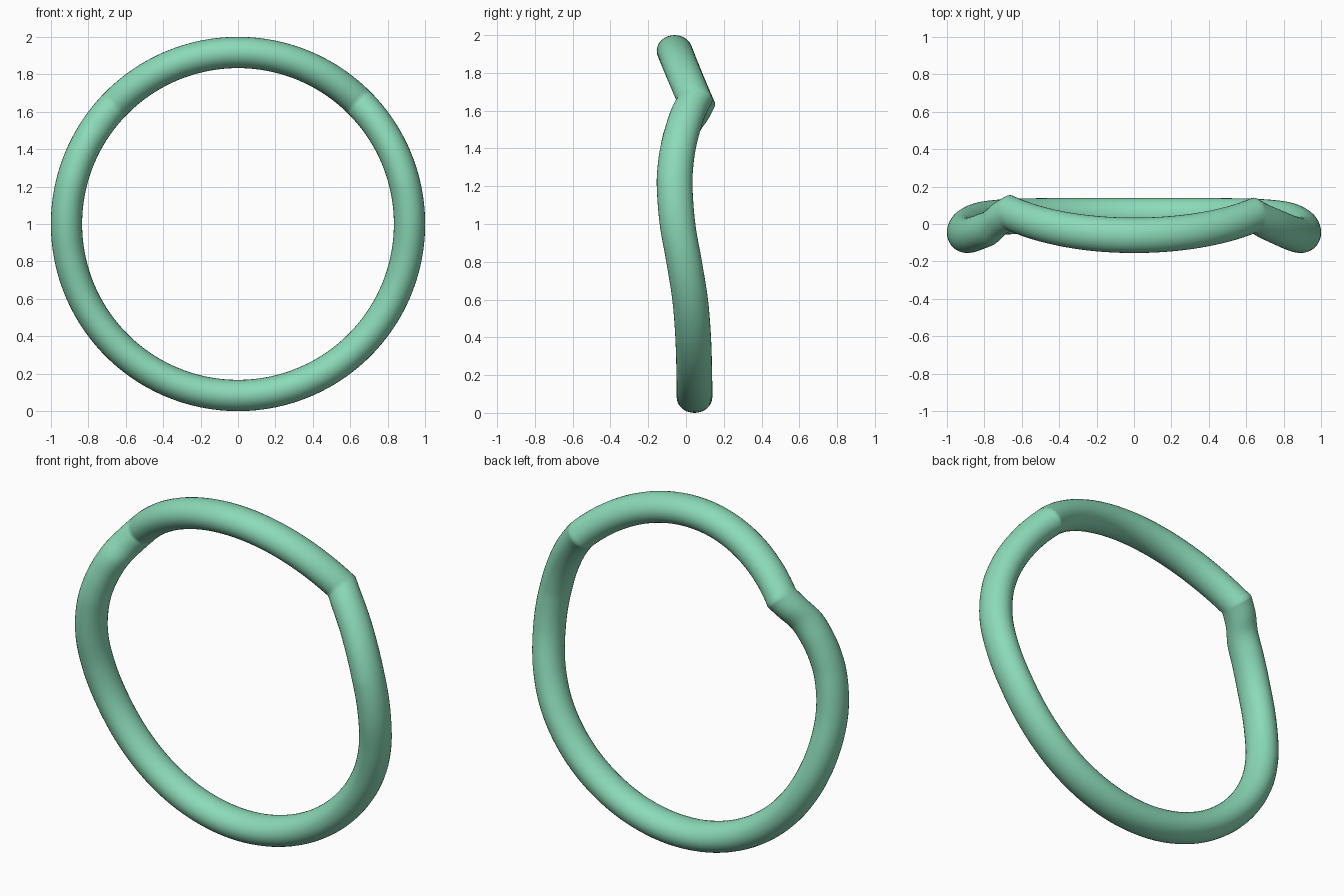
import bpy, bmesh
from math import sin, cos, pi, radians

if "Cube" in bpy.data.objects:
    bpy.data.objects.remove(bpy.data.objects["Cube"])

R, RAD, DEPTH, SIDES = 0.9165, 0.0835, 0.0945, 32


def lower_wave(kink, peak):
    # (degrees from the top, y offset) from the kink down to the bottom
    return [(kink, peak), (kink + 5, peak - 0.031), (57, -0.018), (64, -0.042),
            (70, -0.055), (77, -0.0605), (90, -0.045), (102.6, -0.010),
            (116, 0.022), (131, 0.038), (151, 0.044), (180, 0.045)]


def smooth(keys, steps=10):
    # Hermite interpolation through the keys
    n = len(keys)
    slope = []
    for i in range(n):
        a, b = keys[max(i - 1, 0)], keys[min(i + 1, n - 1)]
        slope.append((b[1] - a[1]) / (b[0] - a[0]))
    slope[-1] = 0
    out = []
    for i in range(n - 1):
        (x0, y0), (x1, y1) = keys[i], keys[i + 1]
        h = x1 - x0
        for k in range(steps):
            t = k / steps
            y = ((2*t**3 - 3*t**2 + 1) * y0 + (t**3 - 2*t**2 + t) * h * slope[i]
                 + (3*t**2 - 2*t**3) * y1 + (t**3 - t**2) * h * slope[i + 1])
            out.append((x0 + h * t, y))
    return out


def half(kink, peak):
    # top arc is a shallow dip, then a sharp kink, then the lower wave
    top = [(kink * i / 40, -0.0605 + (peak + 0.0605) * (i / 40) ** 2) for i in range(40)]
    return top + smooth(lower_wave(kink, peak))


right = half(44.3, 0.046)
left = half(46.3, 0.060)
path = right + [(180, 0.045)] + [(360 - a, y) for a, y in reversed(left[1:])]

# wavy ring: elliptical section swept round the circle
bm = bmesh.new()
rings = []
for a, y in path:
    p = radians(a)
    ring = []
    for j in range(SIDES):
        q = 2 * pi * j / SIDES
        r = R + RAD * cos(q)
        ring.append(bm.verts.new((r * sin(p), y + DEPTH * sin(q), 1 + r * cos(p))))
    rings.append(ring)
for i in range(len(rings)):
    a, b = rings[i], rings[(i + 1) % len(rings)]
    for j in range(SIDES):
        k = (j + 1) % SIDES
        bm.faces.new((a[j], a[k], b[k], b[j])).smooth = True
bmesh.ops.recalc_face_normals(bm, faces=bm.faces)
mesh = bpy.data.meshes.new("wavy_ring")
bm.to_mesh(mesh)
bm.free()
obj = bpy.data.objects.new("wavy_ring", mesh)
bpy.context.collection.objects.link(obj)

mat = bpy.data.materials.new("mint_green")
mat.diffuse_color = (0.26, 0.70, 0.48, 1)
mat.use_nodes = True
mat.node_tree.nodes["Principled BSDF"].inputs["Base Color"].default_value = mat.diffuse_color
mesh.materials.append(mat)
